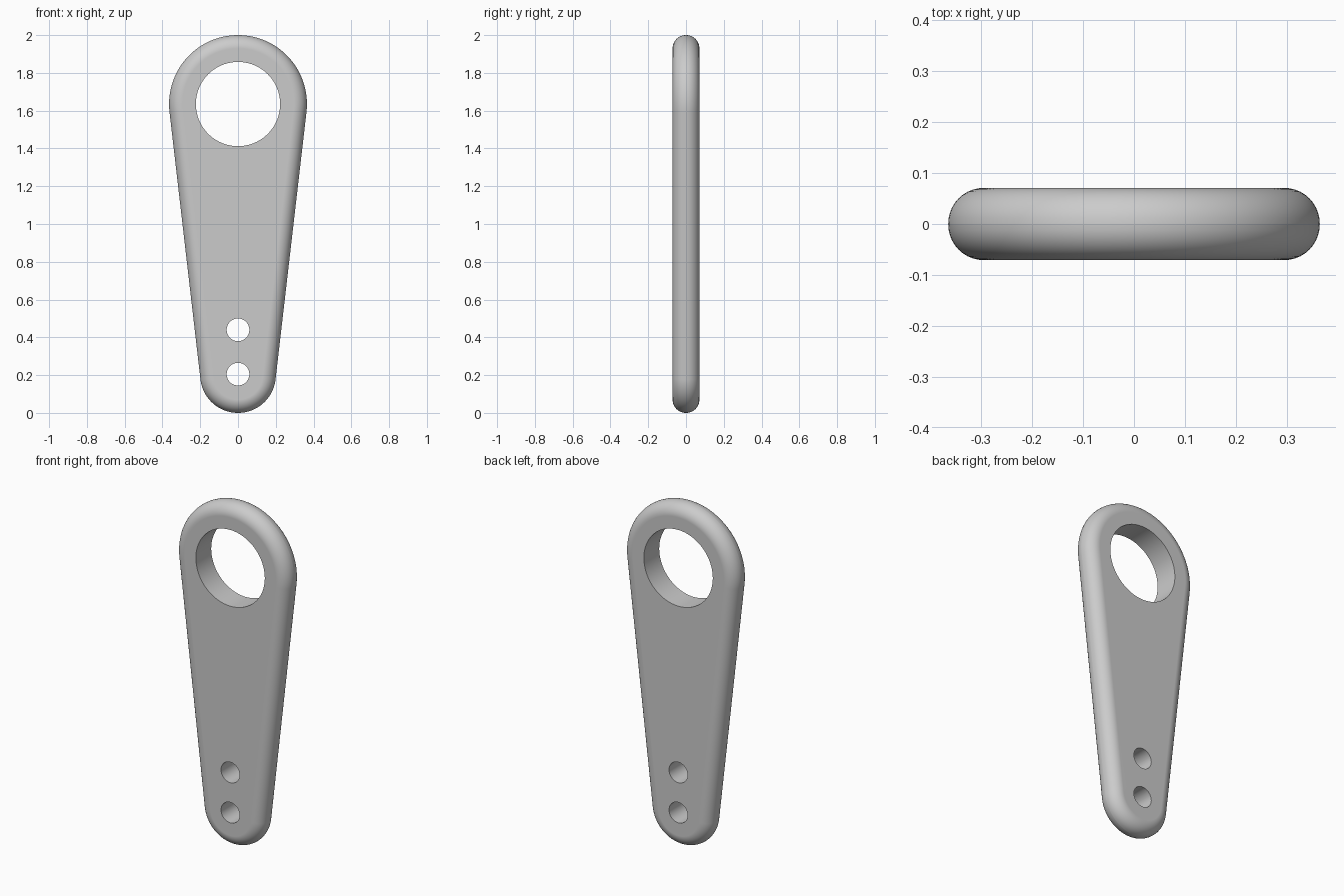
import bpy
import bmesh
from math import sin, cos, pi, asin

cube = bpy.data.objects.get("Cube")
if cube:
    bpy.data.objects.remove(cube, do_unlink=True)

TOP_Z, TOP_R = 1.635, 0.365
LOW_Z, LOW_R = 0.2, 0.2
HALF = 0.071          # half thickness
FILLET = 0.07         # rounded edge radius
STEPS = 10            # segments per quarter of the rounded edge

grey = bpy.data.materials.new("plain grey")
grey.use_nodes = True
colour = (0.6, 0.6, 0.6, 1)
grey.diffuse_color = colour
grey.node_tree.nodes["Principled BSDF"].inputs["Base Color"].default_value = colour


def outline(inset):
    """Two arcs joined by their common tangents, shrunk by inset."""
    tilt = asin((TOP_R - LOW_R) / (TOP_Z - LOW_Z))
    points = []
    for z, r, start, end, count in (
            (TOP_Z, TOP_R, -tilt, pi + tilt, 64),
            (LOW_Z, LOW_R, pi + tilt, 2 * pi - tilt, 48)):
        for i in range(count + 1):
            a = start + (end - start) * i / count
            points.append(((r - inset) * cos(a), z + (r - inset) * sin(a)))
    return points


# Tapered plate with a fully rounded rim
bm = bmesh.new()
rings = []
for side in (-1, 1):
    for i in range(STEPS + 1):
        a = pi / 2 * (i if side > 0 else STEPS - i) / STEPS
        y = side * (HALF - FILLET + FILLET * sin(a))
        rings.append([bm.verts.new((x, y, z))
                      for x, z in outline(FILLET * (1 - cos(a)))])
for lower, upper in zip(rings, rings[1:]):
    for i in range(len(lower)):
        j = (i + 1) % len(lower)
        bm.faces.new((lower[i], lower[j], upper[j], upper[i]))
bm.faces.new(rings[0])
bm.faces.new(rings[-1])
bmesh.ops.recalc_face_normals(bm, faces=bm.faces)
mesh = bpy.data.meshes.new("link_plate")
bm.to_mesh(mesh)
bm.free()
plate = bpy.data.objects.new("link_plate", mesh)
bpy.context.collection.objects.link(plate)
mesh.materials.append(grey)

# Large ring hole and two small pin holes
for z, radius, sides in ((TOP_Z, 0.223, 96), (0.44, 0.06, 48), (0.205, 0.06, 48)):
    bpy.ops.mesh.primitive_cylinder_add(vertices=sides, radius=radius, depth=0.5,
                                        location=(0, 0, z), rotation=(pi / 2, 0, 0))
    cutter = bpy.context.object
    cutter.name = "hole_cutter"
    cutter.hide_render = True
    cutter.data.materials.append(grey)
    cut = plate.modifiers.new("hole", 'BOOLEAN')
    cut.operation = 'DIFFERENCE'
    cut.solver = 'EXACT'
    cut.object = cutter
    bpy.context.view_layer.objects.active = plate
    bpy.ops.object.modifier_apply(modifier=cut.name)
    bpy.data.objects.remove(cutter, do_unlink=True)

# Smooth rim and bores, crisp hole edges, flat faces
bpy.ops.object.select_all(action='DESELECT')
plate.select_set(True)
bpy.context.view_layer.objects.active = plate
bpy.ops.object.shade_smooth_by_angle(angle=pi / 6)
weighted = plate.modifiers.new("flat_face_normals", 'WEIGHTED_NORMAL')
weighted.keep_sharp = True
